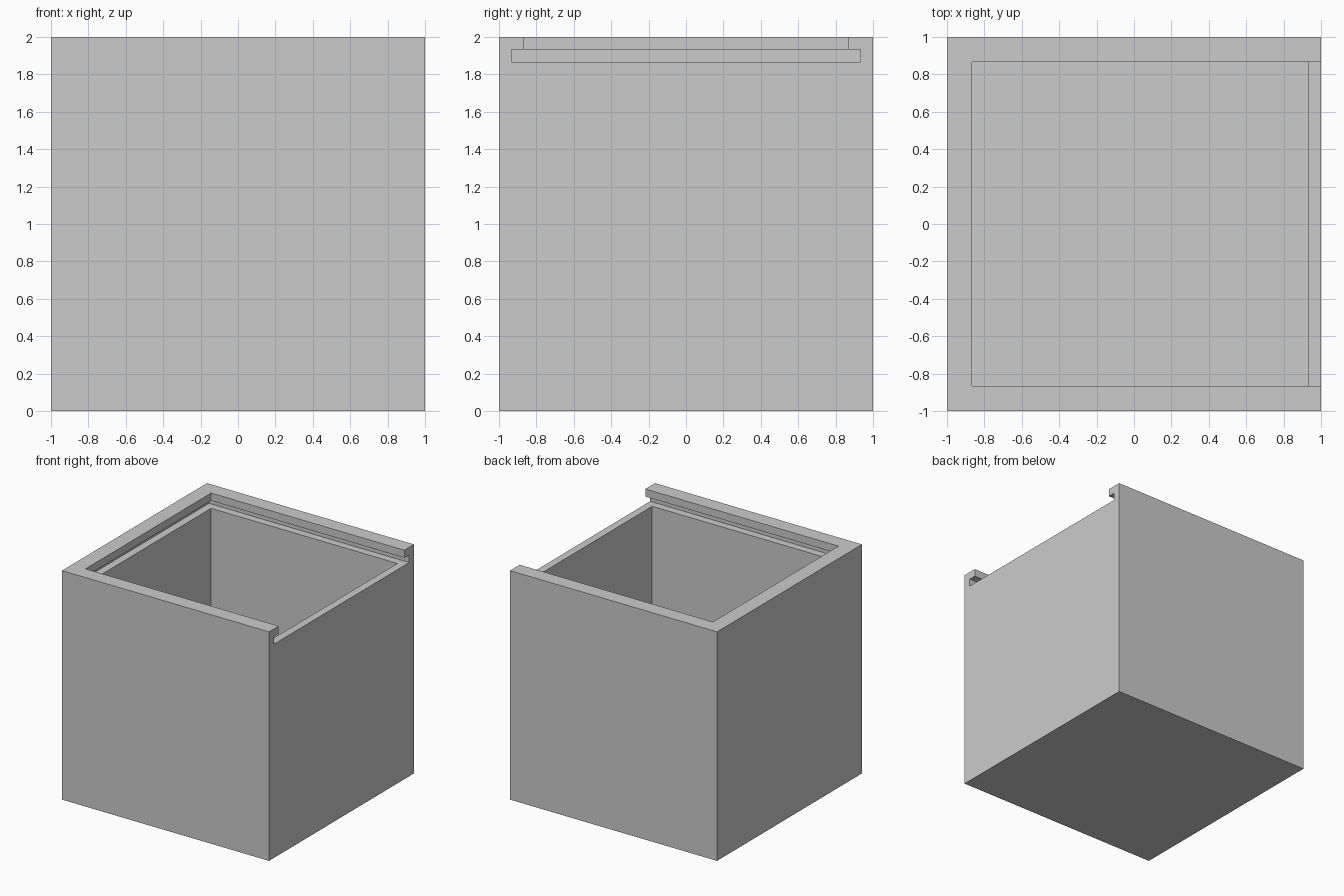
import bpy

default = bpy.data.objects.get("Cube")
if default:
    bpy.data.objects.remove(default, do_unlink=True)

grey = bpy.data.materials.new("plain_grey")
grey.use_nodes = True
colour = (0.6, 0.6, 0.6, 1)
grey.diffuse_color = colour
grey.node_tree.nodes["Principled BSDF"].inputs["Base Color"].default_value = colour

WALL = 2 / 15        # wall and floor thickness
HALF = WALL / 2      # groove depth, lip height and open-end wall
INNER = 1 - WALL
LEDGE = 2 - WALL     # height of the surface the lid slides on


def block(name, low, high):
    """Axis-aligned box between two corners."""
    bpy.ops.mesh.primitive_cube_add(
        size=1, location=[(a + b) / 2 for a, b in zip(low, high)])
    obj = bpy.context.object
    obj.name = name
    obj.scale = [b - a for a, b in zip(low, high)]
    bpy.ops.object.transform_apply(location=True, rotation=False, scale=True)
    obj.data.materials.append(grey)
    return obj


def carve(target, cutter):
    """Subtract the cutter from the target and discard it."""
    cutter.hide_render = True
    mod = target.modifiers.new(cutter.name, "BOOLEAN")
    mod.operation = "DIFFERENCE"
    mod.solver = "EXACT"
    mod.object = cutter
    bpy.context.view_layer.objects.active = target
    bpy.ops.object.modifier_apply(modifier=mod.name)
    bpy.data.objects.remove(cutter, do_unlink=True)


# Box body
box = block("sliding_lid_box", (-1, -1, 0), (1, 1, 2))

# Groove for the lid, open at the right end
carve(box, block("lid_groove", (-1 + HALF, -1 + HALF, LEDGE),
                 (1.2, 1 - HALF, 2 - HALF)))

# Opening between the overhanging lips
carve(box, block("lip_opening", (-INNER, -INNER, 2 - HALF - 0.02),
                 (1.2, INNER, 2.2)))

# Storage cavity below the groove
carve(box, block("cavity", (-INNER, -INNER, WALL),
                 (1 - HALF, INNER, LEDGE + 0.02)))
